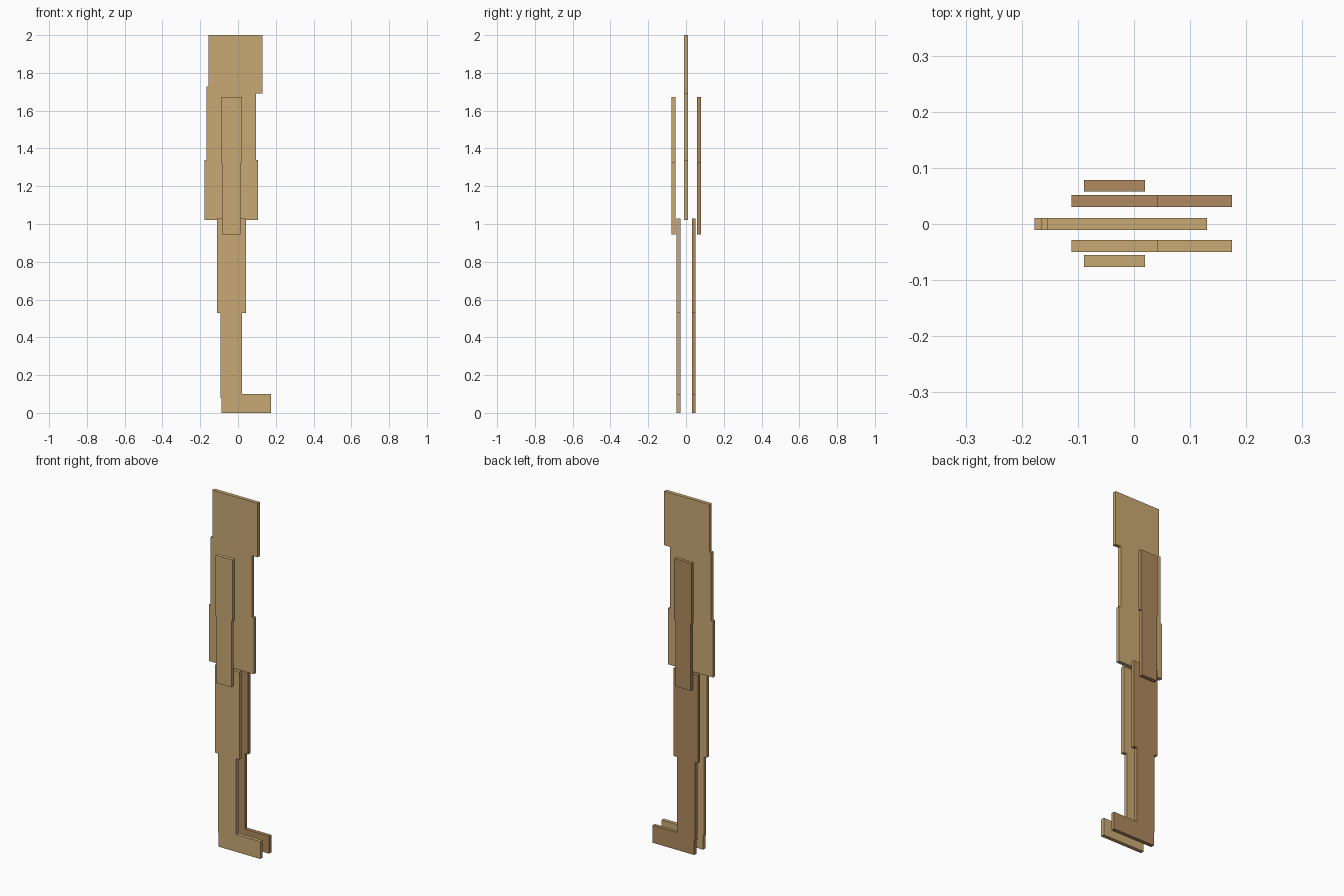
import bpy
import bmesh

if "Cube" in bpy.data.objects:
    bpy.data.objects.remove(bpy.data.objects["Cube"])


def material(name, rgb):
    m = bpy.data.materials.new(name)
    m.diffuse_color = (*rgb, 1)
    m.use_nodes = True
    m.node_tree.nodes["Principled BSDF"].inputs["Base Color"].default_value = m.diffuse_color
    return m


tan = material("tan", (0.584, 0.402, 0.174))
brown = material("brown", (0.434, 0.254, 0.117))


def slab(name, profile, y, mat, thick=0.021):
    """Flat cut-out: an x-z outline extruded along y, centred on y."""
    bm = bmesh.new()
    face = bm.faces.new([bm.verts.new((x, y - thick / 2, z)) for x, z in profile])
    ext = bmesh.ops.extrude_face_region(bm, geom=[face])
    moved = [v for v in ext["geom"] if isinstance(v, bmesh.types.BMVert)]
    bmesh.ops.translate(bm, verts=moved, vec=(0, thick, 0))
    bmesh.ops.recalc_face_normals(bm, faces=bm.faces)
    mesh = bpy.data.meshes.new(name)
    bm.to_mesh(mesh)
    bm.free()
    mesh.materials.append(mat)
    ob = bpy.data.objects.new(name, mesh)
    bpy.context.collection.objects.link(ob)


# Outlines, counter-clockwise from the lower left
body = [(-0.177, 1.02), (0.107, 1.02), (0.107, 1.34), (0.095, 1.34),
        (0.095, 1.692), (0.13, 1.692), (0.13, 2.0), (-0.155, 2.0),
        (-0.155, 1.728), (-0.166, 1.728), (-0.166, 1.34), (-0.177, 1.34)]
arm = [(-0.084, 0.945), (0.012, 0.945), (0.012, 1.325), (0.02, 1.325),
       (0.02, 1.672), (-0.089, 1.672), (-0.089, 1.325), (-0.084, 1.325)]
leg = [(-0.088, 0.0), (0.175, 0.0), (0.175, 0.099), (0.022, 0.099),
       (0.022, 0.53), (0.043, 0.53), (0.043, 1.03), (-0.111, 1.03),
       (-0.111, 0.53), (-0.093, 0.53), (-0.093, 0.08), (-0.088, 0.08)]

# Head and torso in one sheet, with limbs layered on both sides
slab("head_and_torso", body, 0.0, tan)
for side, leg_y, arm_y, mat in (("front", -0.039, -0.066, tan),
                                ("back", 0.041, 0.068, brown)):
    slab(side + "_leg", leg, leg_y, mat)
    slab(side + "_arm", arm, arm_y, mat)
